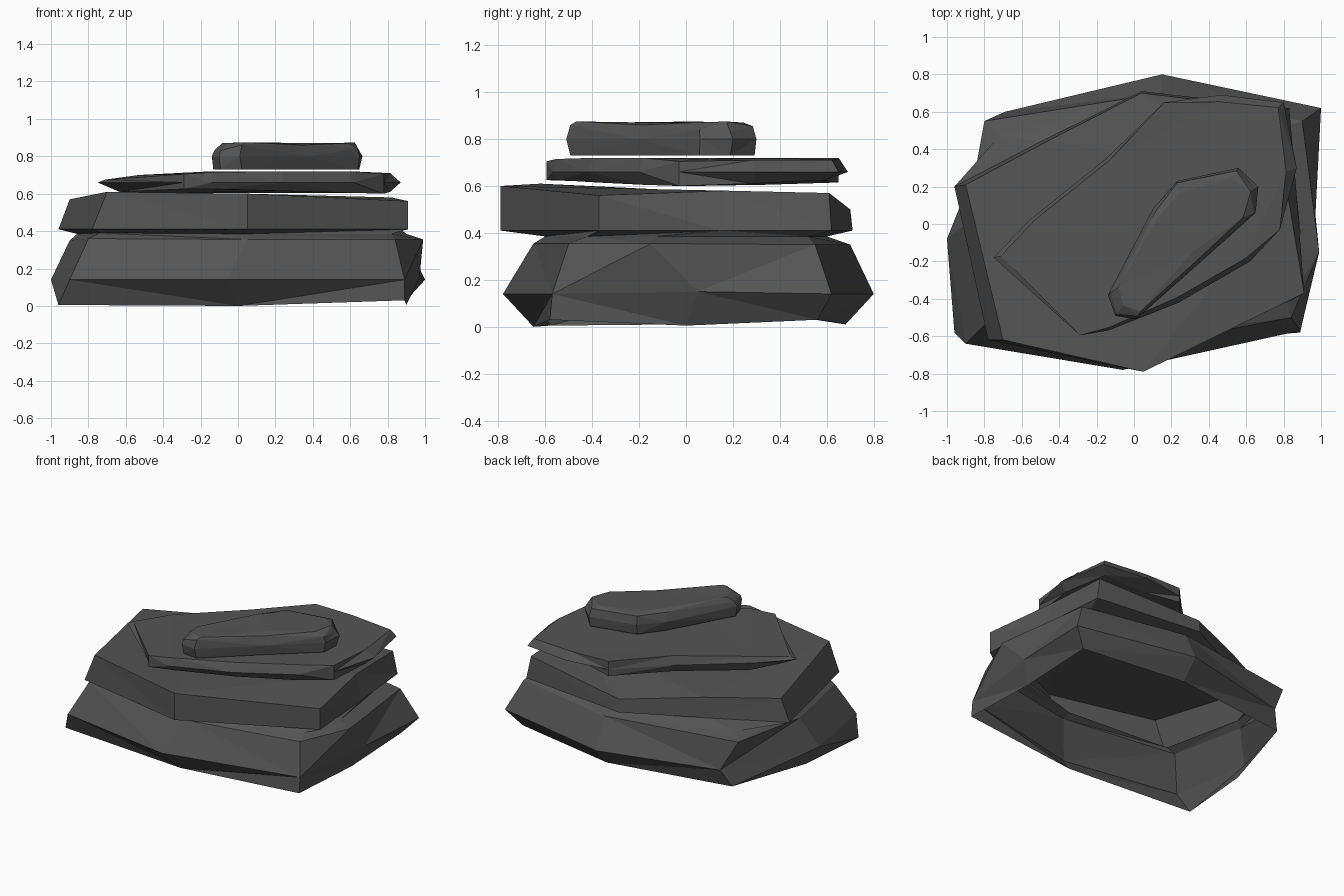
import bpy, bmesh

stone = bpy.data.materials.new("dark_stone")
stone.diffuse_color = (0.09, 0.09, 0.09, 1)


def slab(name, rings, cap_top=True, cap_bottom=True):
    """Skin a stack of counter-clockwise rings into one faceted slab."""
    bm = bmesh.new()
    loops = [[bm.verts.new(p) for p in ring] for ring in rings]
    n = len(loops[0])
    for low, high in zip(loops, loops[1:]):
        for i in range(n):
            j = (i + 1) % n
            bm.faces.new((low[i], low[j], high[j], high[i]))
    if cap_top:
        bm.faces.new(loops[-1])
    if cap_bottom:
        bm.faces.new(loops[0][::-1])
    bmesh.ops.triangulate(bm, faces=bm.faces[:])
    me = bpy.data.meshes.new(name)
    bm.to_mesh(me)
    bm.free()
    me.materials.append(stone)
    ob = bpy.data.objects.new(name, me)
    bpy.context.collection.objects.link(ob)
    return ob


def inset(outline, amount, zs):
    """Outline pulled toward its centre by a distance, at the given heights."""
    cx = sum(p[0] for p in outline) / len(outline)
    cy = sum(p[1] for p in outline) / len(outline)
    ring = []
    for i, (x, y) in enumerate(outline):
        d = ((x - cx) ** 2 + (y - cy) ** 2) ** 0.5
        k = 1 - amount[i % len(amount)] / d
        ring.append((cx + (x - cx) * k, cy + (y - cy) * k, zs[i % len(zs)]))
    return ring


# Ring order: front, front right, right, back right, back, back left, left, front left
foot = [(0.0, -0.65, 0), (0.89, -0.58, 0.03), (0.9, 0, 0.005), (0.9, 0.56, 0.03),
        (0.15, 0.68, 0.01), (-0.75, 0.55, 0.03), (-0.92, -0.05, 0.01), (-0.96, -0.58, 0.005)]
belly = [(-0.06, -0.78, 0.14), (0.89, -0.57, 0.14), (0.97, 0.05, 0.15), (1.0, 0.62, 0.14),
         (0.15, 0.80, 0.14), (-0.69, 0.60, 0.15), (-1.0, -0.08, 0.14), (-0.9, -0.64, 0.14)]
shoulder = [(0.05, -0.65, 0.355), (0.84, -0.5, 0.355), (0.99, -0.15, 0.355), (0.9, 0.55, 0.35),
            (0.15, 0.70, 0.35), (-0.8, 0.55, 0.36), (-0.9, 0.0, 0.35), (-0.8, -0.54, 0.36)]
neck = [(0.05, -0.6, 0.385), (0.82, -0.42, 0.385), (0.9, -0.13, 0.385), (0.8, 0.52, 0.385),
        (0.1, 0.60, 0.385), (-0.72, 0.47, 0.385), (-0.86, 0.02, 0.385), (-0.74, -0.55, 0.39)]

# Bottom slab: hollow shell, open underneath
slab("base_slab", [foot, belly, shoulder, neck], cap_top=False, cap_bottom=False)

# Second slab: overhangs the neck, closed only on top
ledge = [(0.05, -0.79, 0.41), (0.91, -0.37, 0.41), (0.87, 0.15, 0.41), (0.83, 0.62, 0.41),
         (0.04, 0.71, 0.41), (-0.5, 0.44, 0.41), (-0.96, 0.2, 0.41), (-0.78, -0.62, 0.41)]
ledge_top = [(0.05, -0.79, 0.60), (0.91, -0.37, 0.56), (0.82, 0.17, 0.58), (0.80, 0.61, 0.57),
             (0.04, 0.70, 0.50), (-0.45, 0.45, 0.55), (-0.9, 0.21, 0.57), (-0.7, -0.62, 0.61)]
slab("middle_slab", [neck, ledge, ledge_top], cap_bottom=False)

# Third slab: thin plate with a pointed rim
plate = [(-0.75, -0.18), (-0.29, -0.595), (-0.14, -0.57), (0.24, -0.42), (0.62, -0.2),
         (0.78, -0.03), (0.87, 0.3), (0.80, 0.65), (0.47, 0.69), (0.16, 0.65),
         (-0.15, 0.35), (-0.56, 0.02)]
slab("upper_slab", [
    inset(plate, [0.12, 0, 0.03, 0.04, 0.04, 0, 0.06, 0.08], [0.61, 0.625, 0.625, 0.615, 0.605, 0.60]),
    inset(plate, [0], [0.66]),
    inset(plate, [0.04, 0, 0.02, 0.03, 0.03, 0, 0.06, 0.04],
          [0.675, 0.705, 0.715, 0.72, 0.72, 0.705, 0.71, 0.71, 0.715, 0.72, 0.72, 0.70]),
])

# Top slab: small long stone
cap = [(-0.14, -0.38), (-0.10, -0.49), (0.01, -0.51), (0.36, -0.2), (0.65, 0.06),
       (0.665, 0.2), (0.56, 0.30), (0.23, 0.23), (0.10, 0.08)]
slab("top_slab", [
    inset(cap, [0.01, 0.01, 0.02], [0.73]),
    inset(cap, [0], [0.80]),
    inset(cap, [0.02, 0.01, 0.02], [0.835, 0.83, 0.86, 0.86, 0.84, 0.83, 0.855, 0.86, 0.86]),
    inset(cap, [0.07, 0.07, 0.05], [0.87, 0.87, 0.875]),
])
